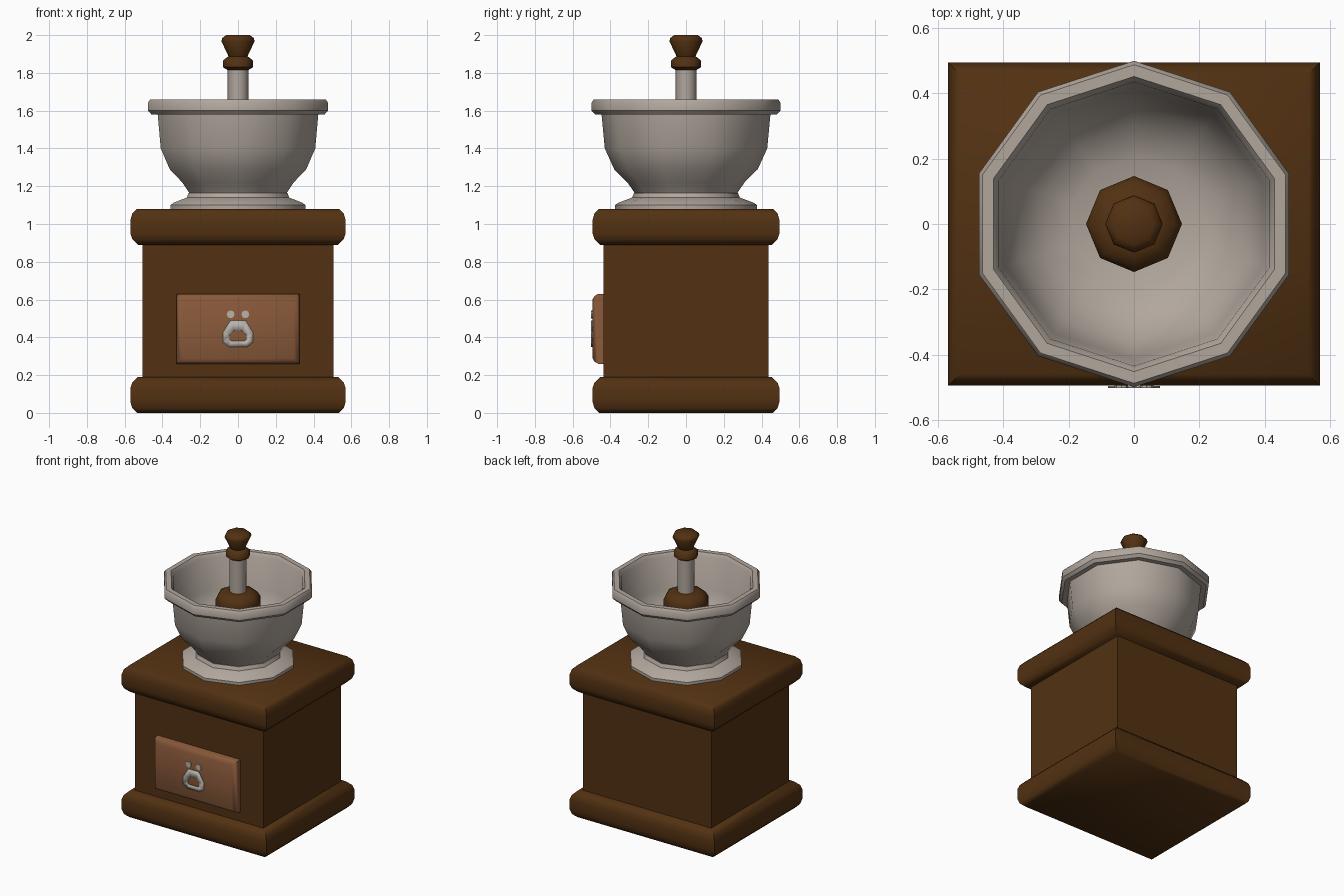
import bpy, bmesh, math

if "Cube" in bpy.data.objects:
    bpy.data.objects.remove(bpy.data.objects["Cube"])


def material(name, rgb):
    m = bpy.data.materials.new(name)
    m.diffuse_color = (*rgb, 1)
    m.use_nodes = True
    m.node_tree.nodes["Principled BSDF"].inputs["Base Color"].default_value = m.diffuse_color
    return m


WOOD = material("dark_wood", (0.085, 0.031, 0.006))
DRAWER = material("light_wood", (0.25, 0.10, 0.042))
CERAMIC = material("grey_metal", (0.44, 0.385, 0.335))
PULL = material("pale_metal", (0.48, 0.45, 0.41))


def finish(bm, name, mat, angle):
    bmesh.ops.recalc_face_normals(bm, faces=bm.faces)
    me = bpy.data.meshes.new(name)
    bm.to_mesh(me)
    bm.free()
    me.materials.append(mat)
    me.shade_smooth()
    me.set_sharp_from_angle(angle=math.radians(angle))
    ob = bpy.data.objects.new(name, me)
    bpy.context.collection.objects.link(ob)
    return ob


def skin(name, rings, mat, angle):
    """Join rings of points into a capped solid."""
    bm = bmesh.new()
    loops = [[bm.verts.new(p) for p in ring] for ring in rings]
    for a, b in zip(loops, loops[1:]):
        n = len(a)
        for i in range(n):
            j = (i + 1) % n
            bm.faces.new((a[i], a[j], b[j], b[i]))
    bm.faces.new(loops[0][::-1])
    bm.faces.new(loops[-1])
    return finish(bm, name, mat, angle)


def lathe(name, profile, sides, mat, angle):
    turn = [math.pi / 2 + 2 * math.pi * i / sides for i in range(sides)]
    rings = [[(r * math.cos(t), r * math.sin(t), z) for t in turn] for r, z in profile]
    return skin(name, rings, mat, angle)


def block(name, hx, hy, profile, mat):
    """Rectangular stack; profile holds (inset, height)."""
    signs = [(-1, -1), (1, -1), (1, 1), (-1, 1)]
    rings = [[(sx * (hx - d), sy * (hy - d), z) for sx, sy in signs] for d, z in profile]
    return skin(name, rings, mat, 50)


# wooden box with rounded base and top slabs
edge = [(0.035, 0), (0.01, 0.025), (0, 0.06), (0, 0.13), (0.01, 0.16), (0.04, 0.19)]
block("base_slab", 0.57, 0.495, edge, WOOD)
block("body", 0.505, 0.437, [(0, 0.15), (0, 0.93)], WOOD)
block("top_slab", 0.57, 0.495, [(d, 1.08 - z) for d, z in edge], WOOD)

# drawer front, built flat and stood up to face -y
drawer = block("drawer", 0.326, 0.185,
               [(0, 0.40), (0, 0.465), (0.012, 0.485), (0.03, 0.495)], DRAWER)
drawer.rotation_euler.x = math.pi / 2
drawer.location.z = 0.445

# drawer pull: flat ring plate and two small mounts
outer = [(0.04, 0.49), (0.08, 0.425), (0.08, 0.375), (0.05, 0.35)]
inner = [(0.02, 0.437), (0.043, 0.415), (0.047, 0.39), (0.035, 0.38)]


def mirrored(points):
    return points + [(-x, z) for x, z in reversed(points)]


bm = bmesh.new()
a, b = ([bm.verts.new((x, -0.499, z)) for x, z in mirrored(p)] for p in (outer, inner))
for i in range(8):
    j = (i + 1) % 8
    bm.faces.new((a[i], a[j], b[j], b[i]))
ring = finish(bm, "drawer_pull", PULL, 30)
plate = ring.modifiers.new("thickness", 'SOLIDIFY')
plate.thickness, plate.offset = 0.006, 0
for side, label in ((-1, "left"), (1, "right")):
    mount = lathe("pull_mount_" + label, [(0.021, 0.49), (0.021, 0.502)], 8, PULL, 30)
    mount.rotation_euler.x = math.pi / 2
    mount.location = (side * 0.039, 0, 0.522)

# ten-sided foot and hollow bowl
lathe("bowl_foot", [(0.375, 1.07), (0.375, 1.10), (0.36, 1.112), (0.285, 1.14),
                    (0.275, 1.165), (0.2, 1.17)], 10, CERAMIC, 40)
lathe("bowl", [(0.265, 1.155), (0.31, 1.22), (0.38, 1.29), (0.43, 1.40), (0.447, 1.58),
               (0.482, 1.58), (0.5, 1.60), (0.5, 1.643), (0.488, 1.66), (0.452, 1.66),
               (0.435, 1.635), (0.415, 1.41), (0.365, 1.305), (0.295, 1.235),
               (0.2, 1.19)], 10, CERAMIC, 40)

# grinder hub, shaft and turned knob
lathe("shaft", [(0.056, 1.18), (0.056, 1.84)], 8, CERAMIC, 50)
lathe("hub", [(0.11, 1.40), (0.147, 1.44), (0.147, 1.53), (0.13, 1.56),
              (0.09, 1.58)], 8, WOOD, 50)
lathe("knob", [(0.055, 1.815), (0.08, 1.83), (0.08, 1.865), (0.055, 1.885),
               (0.05, 1.887), (0.088, 1.968), (0.083, 1.985), (0.062, 2.0)], 8, WOOD, 50)
